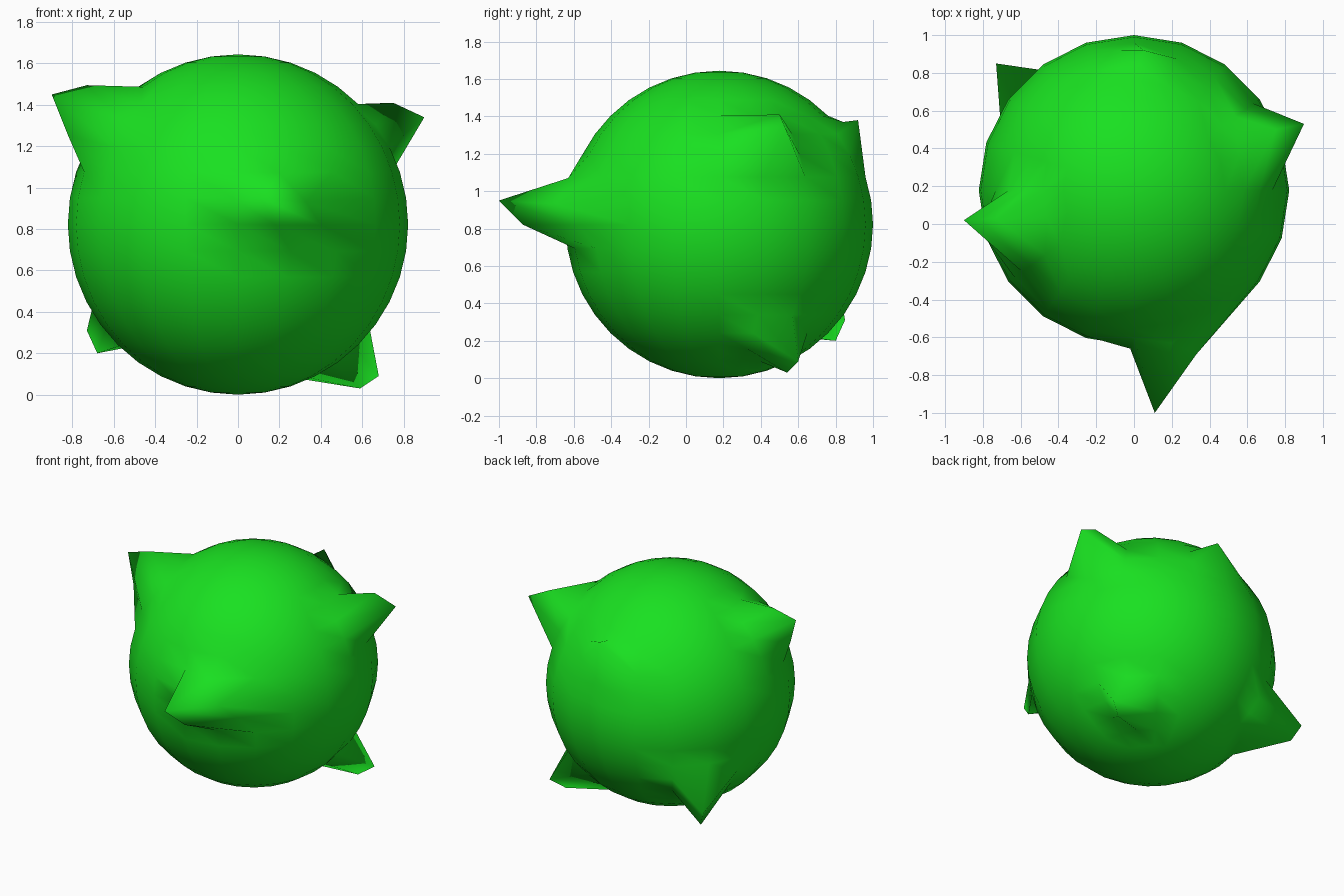
import bpy, bmesh
from math import cos, sin, radians
from mathutils import Vector

if "Cube" in bpy.data.objects:
    bpy.data.objects.remove(bpy.data.objects["Cube"])

R = 0.822
CENTRE = Vector((0, 0.178, R))

# Ball: 20 x 20 sphere
bm = bmesh.new()
bmesh.ops.create_uvsphere(bm, u_segments=20, v_segments=20, radius=R)
base = [(v, v.co.copy()) for v in bm.verts]


def pull(az, el, target):
    """Move the sphere vertex at azimuth/elevation to a world position."""
    a, e = radians(az), radians(el)
    d = Vector((cos(a) * cos(e), sin(a) * cos(e), sin(e))) * R
    vert = min(base, key=lambda p: (p[1] - d).length)[0]
    vert.co = Vector(target) - CENTRE


spikes = [
    # front spike with its ramp
    (-72, 9, (0.11, -1.0, 0.95)), (-72, 0, (0.18, -0.87, 0.82)),
    (-54, 9, (0.33, -0.69, 0.93)), (-54, 0, (0.40, -0.58, 0.82)),
    (-90, 9, (-0.02, -0.66, 0.95)), (-72, 18, (0.2, -0.63, 1.07)),
    # upper left spike
    (198, 36, (-0.90, 0.02, 1.45)), (198, 45, (-0.73, 0.03, 1.495)),
    (198, 27, (-0.82, -0.03, 1.25)),
    # upper right spike
    (18, 27, (0.90, 0.53, 1.34)), (18, 36, (0.75, 0.50, 1.41)),
    # upper back spike
    (90, 27, (0.05, 0.92, 1.38)), (90, 36, (0.03, 0.84, 1.37)),
    # lower back left spike
    (144, -27, (-0.73, 0.85, 0.31)), (144, -36, (-0.68, 0.80, 0.20)),
    # lower back right spike
    (36, -45, (0.68, 0.60, 0.09)), (36, -54, (0.59, 0.54, 0.03)),
]
for s in spikes:
    pull(*s)

for f in bm.faces:
    f.smooth = True
mesh = bpy.data.meshes.new("spiked_ball")
bm.to_mesh(mesh)
bm.free()
ball = bpy.data.objects.new("spiked_ball", mesh)
ball.location = CENTRE
bpy.context.collection.objects.link(ball)

# Green skin
mat = bpy.data.materials.new("green")
mat.diffuse_color = (0.01, 0.75, 0.015, 1)
mat.use_nodes = True
mat.node_tree.nodes["Principled BSDF"].inputs["Base Color"].default_value = mat.diffuse_color
mesh.materials.append(mat)
